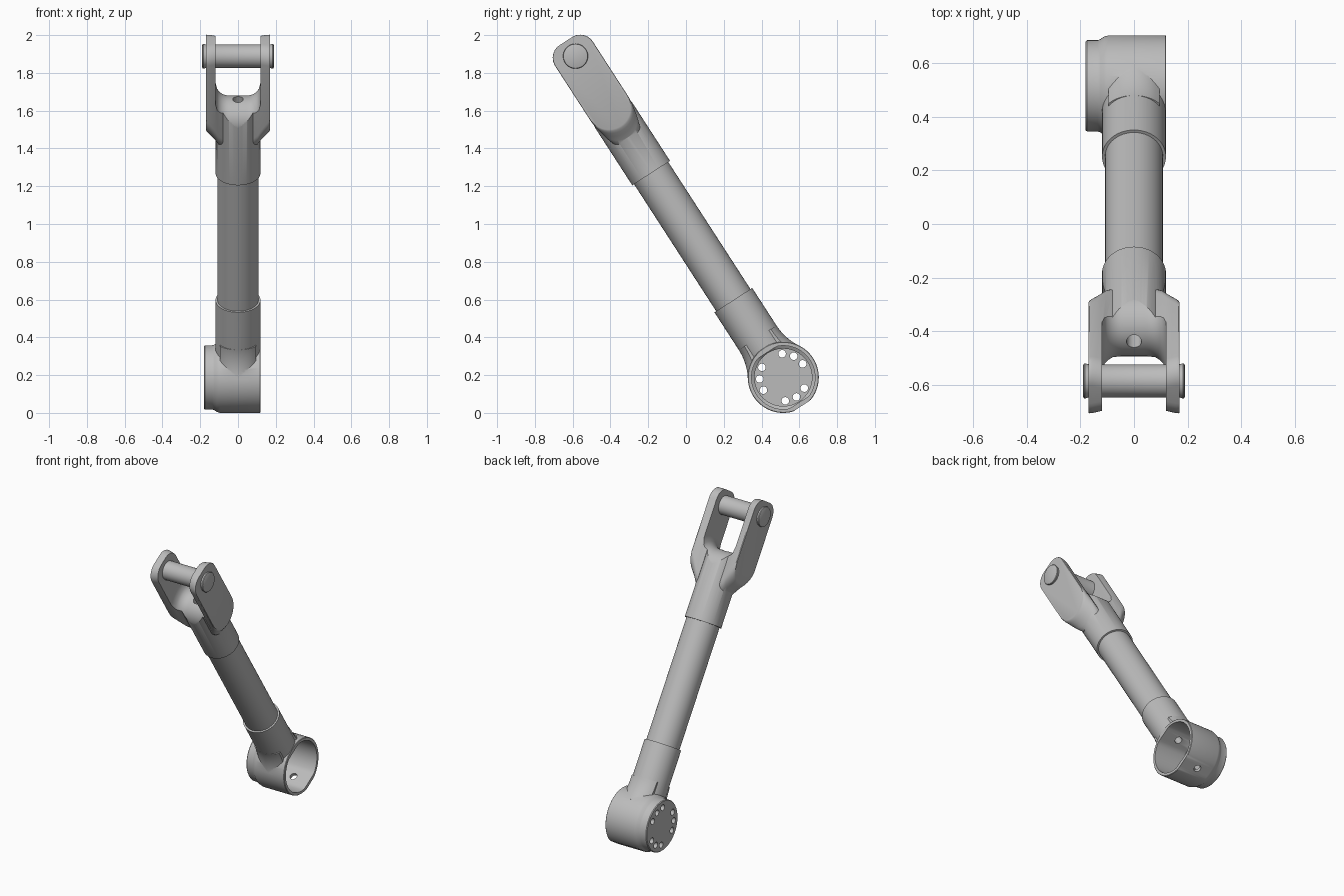
import bpy, bmesh
from math import sin, cos, pi, sqrt, radians, atan2
from mathutils import Matrix

cube = bpy.data.objects.get("Cube")
if cube:
    bpy.data.objects.remove(cube, do_unlink=True)

steel = bpy.data.materials.new("light_grey_steel")
steel.use_nodes = True
grey = (0.5, 0.5, 0.5, 1)
steel.diffuse_color = grey
steel.node_tree.nodes["Principled BSDF"].inputs["Base Color"].default_value = grey

# Everything is built with the rod along local z and tilted at the end
R = 0.119          # collar radius
HUB = 0.188        # hub radius
PIN = 2.025        # distance from hub centre to pin
FLOOR = 1.635      # centre of the domed fork floor
TILT = Matrix.Translation((0, 0.515, HUB)) @ Matrix.Rotation(atan2(0.543, 0.8395), 4, "X")


def loft(name, layers):
    """Skin a closed solid through (x, [(y, z), ...]) outlines."""
    bm = bmesh.new()
    rings = [[bm.verts.new((x, y, z)) for y, z in pts] for x, pts in layers]
    n = len(rings[0])
    for a, b in zip(rings, rings[1:]):
        for i in range(n):
            j = (i + 1) % n
            bm.faces.new((a[i], a[j], b[j], b[i]))
    bm.faces.new(rings[0])
    bm.faces.new(rings[-1])
    bmesh.ops.recalc_face_normals(bm, faces=bm.faces)
    mesh = bpy.data.meshes.new(name)
    bm.to_mesh(mesh)
    bm.free()
    obj = bpy.data.objects.new(name, mesh)
    bpy.context.collection.objects.link(obj)
    mesh.materials.append(steel)
    return obj


def arc(r, a0, a1, n, y=0, z=0):
    return [(y + r * cos(a0 + (a1 - a0) * i / n), z + r * sin(a0 + (a1 - a0) * i / n))
            for i in range(n + 1)]


def disc(r, y=0, z=0, n=64, low=-9, high=9):
    """Circle outline, optionally flattened below and above."""
    return [(p, min(max(q, z + low), z + high)) for p, q in arc(r, 0, 2 * pi, n, y, z)[:-1]]


def turned_x(name, profile, y=0, z=0, n=64, **flats):
    return loft(name, [(x, disc(r, y, z, n, **flats)) for x, r in profile])


def turned_z(name, r, z0, z1, n=64):
    obj = turned_x(name, [(-z1, r), (-z0, r)], n=n)
    obj.data.transform(Matrix.Rotation(pi / 2, 4, "Y"))
    return obj


def combine(obj, tools, operation):
    for tool in tools:
        mod = obj.modifiers.new("cut", "BOOLEAN")
        mod.object, mod.operation, mod.solver = tool, operation, "EXACT"
        bpy.context.view_layer.update()
        deps = bpy.context.evaluated_depsgraph_get()
        mesh = bpy.data.meshes.new_from_object(obj.evaluated_get(deps))
        obj.modifiers.clear()
        obj.data = mesh
        bpy.data.objects.remove(tool, do_unlink=True)


# Hub: round cup with a stepped cover flange, flared into the lower collar
hub = turned_x("hub_housing", [(-0.18, 0.166), (-0.175, 0.17), (-0.135, 0.17), (-0.125, 0.174),
                               (-0.112, 0.183), (-0.095, HUB), (0.117, HUB), (0.12, 0.185)],
               n=96, low=-0.18)
FIL = 0.3
tz = sqrt((HUB + FIL) ** 2 - (R + FIL) ** 2)
side = arc(FIL, pi, pi + atan2(tz, R + FIL), 14, R + FIL, tz)
outline = side + [(-y, z) for y, z in reversed(side)]
web = []
for i in range(13):
    x = -0.095 + 0.19 * i / 12
    k = sqrt(max(0, 1 - (abs(x) / 0.119) ** 2))
    web.append((x, [(y * (0.25 + 0.75 * k), z) for y, z in outline]))
combine(hub, [turned_z("collar", R, 0, 0.487), loft("web", web)], "UNION")
cutters = [turned_x("cavity", [(-0.15, 0.152), (-0.11, 0.152), (-0.1, 0.168), (0.2, 0.168)],
                    low=-0.157, high=0.157),
           turned_z("cross_hole", 0.023, -0.3, 0.3, 24)]

# Three groups of three bolt holes in the cover
for group in range(3):
    for step in (-1, 0, 1):
        a = radians(64 - 33 + 120 * group + 29 * step)
        cutters.append(turned_x("bolt_hole", [(-0.25, 0.02), (-0.1, 0.02)],
                                0.125 * cos(a), 0.125 * sin(a), 20))
combine(hub, cutters, "DIFFERENCE")

# Tube between the collars
tube = turned_z("tube", 0.108, 0.45, 1.33)


# Fork: upper collar, two cheek plates with shoulders, slot with domed floor
def cheek(w, bottom):
    c = min(0.08, w)
    return (arc(w, pi, 2 * pi, 24, 0, bottom + w)
            + arc(c, 0, pi / 2, 10, w - c, 2.12 - c)
            + arc(c, pi / 2, pi, 10, c - w, 2.12 - c))


fork = turned_z("fork", R, 1.288, 1.9)
plates = []
for sx in (-1, 1):
    sections = [(0.08, 0.09, 1.47), (0.105, 0.1, 1.49), (0.12, 0.108, 1.515), (0.14, 0.114, 1.542),
                (0.157, 0.118, 1.562), (0.166, R, 1.575), (0.17, 0.117, 1.585)]
    plates.append(loft("cheek", [(sx * x, cheek(w, b)) for x, w, b in sections]))
combine(fork, plates, "UNION")
slot = []
for i in range(25):
    x = -0.12 + 0.24 * i / 24
    d = max(0, abs(x) - 0.05)
    r = 0.19 - sqrt(max(0, 0.07 ** 2 - d * d))
    slot.append((x, arc(r, 0, pi, 40, 0, FLOOR) + [(-0.3, FLOOR), (-0.3, 2.4), (0.3, 2.4), (0.3, FLOOR)]))
combine(fork, [loft("slot", slot), turned_z("drain", 0.028, 1.55, 1.85, 24)], "DIFFERENCE")

# Pin through the cheeks
pin = turned_x("pin", [(-0.19, 0.058), (-0.187, 0.064), (-0.183, 0.066), (-0.17, 0.062),
                       (0.17, 0.062), (0.183, 0.066), (0.187, 0.064), (0.19, 0.058)], 0, PIN)

# Tilt into place and shade
for obj in (hub, tube, fork, pin):
    obj.data.transform(TILT)
    bpy.ops.object.select_all(action="DESELECT")
    obj.select_set(True)
    bpy.context.view_layer.objects.active = obj
    bpy.ops.object.shade_smooth_by_angle(angle=radians(32))
